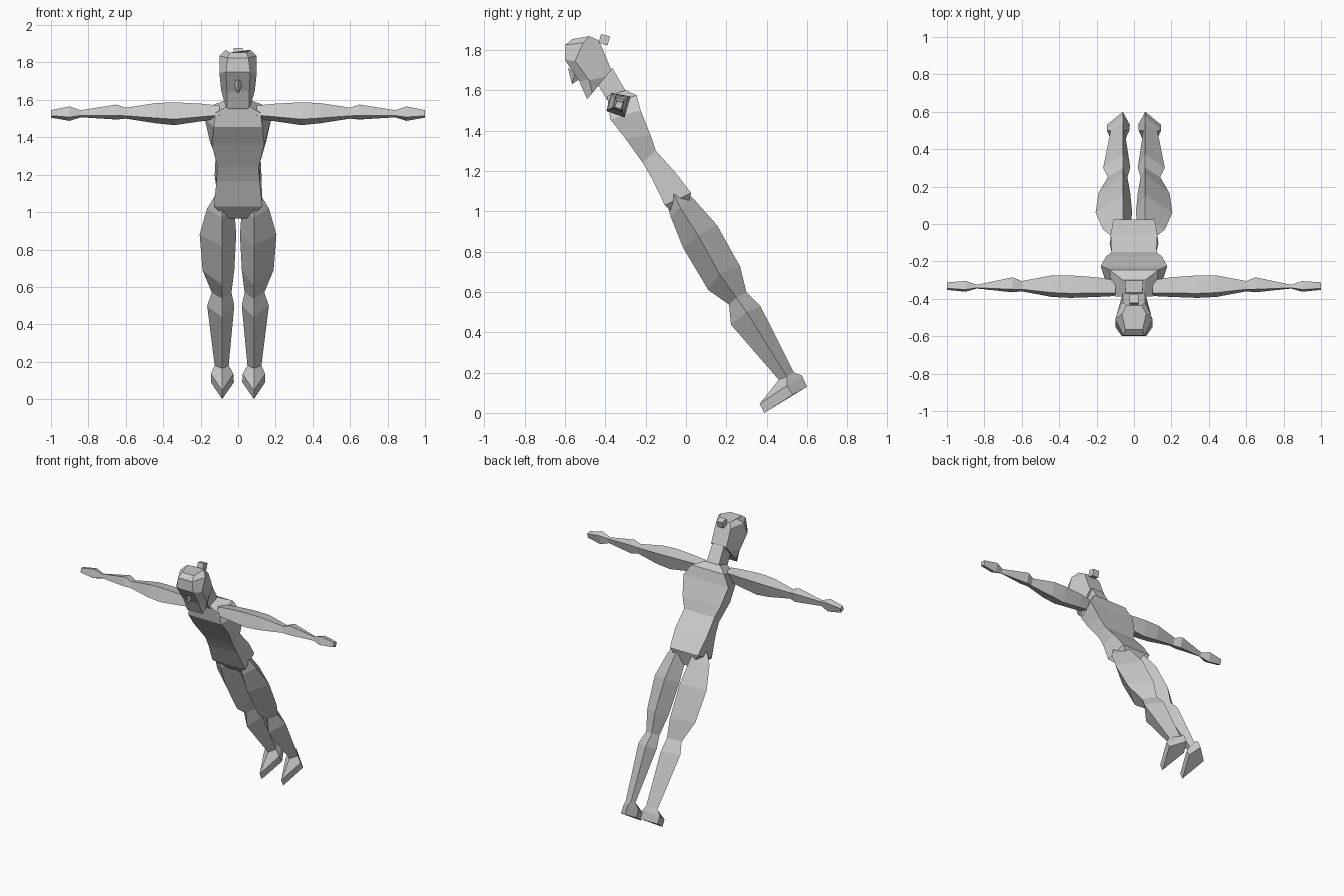
import bpy, bmesh, math
from mathutils import Matrix, Vector

grey = bpy.data.materials.new("plain_grey")
grey.diffuse_color = (0.6, 0.6, 0.6, 1)


def finish(bm, name):
    bmesh.ops.recalc_face_normals(bm, faces=bm.faces)
    me = bpy.data.meshes.new(name)
    bm.to_mesh(me)
    bm.free()
    me.materials.append(grey)
    ob = bpy.data.objects.new(name, me)
    bpy.context.collection.objects.link(ob)
    return ob


def loft(name, rings):
    """Skin closed rings of points and cap both ends."""
    bm = bmesh.new()
    vs = [[bm.verts.new(p) for p in r] for r in rings]
    n = len(rings[0])
    for a, b in zip(vs, vs[1:]):
        for i in range(n):
            j = (i + 1) % n
            bm.faces.new((a[i], a[j], b[j], b[i]))
    bm.faces.new(vs[0])
    bm.faces.new(vs[-1])
    return finish(bm, name)


def sym(*pts):
    """Symmetric ring from (half width, y, z) points listed front to back."""
    return [p for p in pts] + [(-x, y, z) for x, y, z in reversed(pts)]


# Torso, crotch up to neck base
loft("torso", [
    sym((.05, -.035, .965), (.05, .0, .985)),
    sym((.13, -.105, 1.03), (.11, .025, 1.09)),
    sym((.115, -.17, 1.165), (.125, -.055, 1.195)),
    sym((.11, -.215, 1.24), (.12, -.15, 1.30)),
    sym((.14, -.30, 1.36), (.15, -.175, 1.375)),
    sym((.13, -.375, 1.455), (.178, -.225, 1.50)),
    sym((.12, -.385, 1.53), (.13, -.245, 1.575)),
    sym((.05, -.39, 1.57), (.06, -.30, 1.60)),
])

# Neck
loft("neck", [
    sym((.05, -.39, 1.55), (.05, -.29, 1.58)),
    sym((.045, -.45, 1.65), (.045, -.365, 1.71)),
])

# Head, chin up to crown
loft("head", [
    sym((.06, -.49, 1.555), (.072, -.465, 1.585), (.06, -.44, 1.62)),
    sym((.06, -.53, 1.645), (.09, -.48, 1.65), (.06, -.40, 1.665)),
    sym((.065, -.60, 1.75), (.10, -.55, 1.745), (.06, -.37, 1.70)),
    sym((.055, -.597, 1.825), (.10, -.51, 1.835), (.06, -.42, 1.82)),
    sym((.045, -.565, 1.853), (.065, -.48, 1.868), (.04, -.435, 1.848)),
])

# Nose wedge
bm = bmesh.new()
for p in [(.025, -.55, 1.69), (-.025, -.55, 1.69), (0, -.585, 1.71),
          (0, -.565, 1.63), (0, -.52, 1.66)]:
    bm.verts.new(p)
bmesh.ops.convex_hull(bm, input=bm.verts)
finish(bm, "nose")

# Hair bun
bm = bmesh.new()
bmesh.ops.create_cube(bm, size=.046, matrix=Matrix.Translation(
    (0, -.405, 1.85)) @ Matrix.Rotation(math.radians(-15), 4, 'X'))
finish(bm, "hair_bun")

# Arm sections: x, y min, y max, z min, z max
ARM = [(.10, -.385, -.30, 1.50, 1.57), (.20, -.39, -.285, 1.485, 1.58),
       (.34, -.395, -.275, 1.465, 1.587), (.44, -.39, -.275, 1.475, 1.583),
       (.60, -.36, -.305, 1.50, 1.558), (.65, -.365, -.285, 1.495, 1.575),
       (.84, -.345, -.325, 1.507, 1.545), (.90, -.362, -.305, 1.488, 1.565),
       (1.0, -.352, -.312, 1.505, 1.545)]
CORNERS = [(-1, -.48), (-.6, 1), (1, .7), (.5, -1)]

# Leg sections: front, side and back (y, z), then outer and inner x
LEG = [((-.09, 1.02), (-.06, 1.085), (.0, 1.08), .125, .05),
       ((-.075, .97), (-.03, 1.02), (.03, 1.07), .165, .02),
       ((-.015, .82), (.06, .88), (.154, .93), .205, .01),
       ((.11, .61), (.165, .69), (.268, .726), .19, .02),
       ((.213, .537), (.25, .57), (.30, .597), .14, .035),
       ((.223, .438), (.30, .50), (.37, .527), .165, .02),
       ((.46, .164), (.50, .18), (.535, .20), .125, .05)]
FOOT = [LEG[-1],
        ((.365, .045), (.50, .135), (.575, .185), .145, .025),
        ((.388, .0), (.53, .09), (.60, .13), .145, .022)]


def diamond(s, f, m, b, xo, xi):
    return [(s * .085, *f), (s * xo, *m), (s * .06, *b), (s * xi, *m)]


for s, side in ((-1, "right"), (1, "left")):
    loft(side + "_arm", [
        [(s * x, (y0 + y1) / 2 + a * (y1 - y0) / 2, (z0 + z1) / 2 + b * (z1 - z0) / 2)
         for a, b in CORNERS] for x, y0, y1, z0, z1 in ARM])
    loft(side + "_leg", [diamond(s, *r) for r in LEG])
    loft(side + "_foot", [diamond(s, *r) for r in FOOT])
